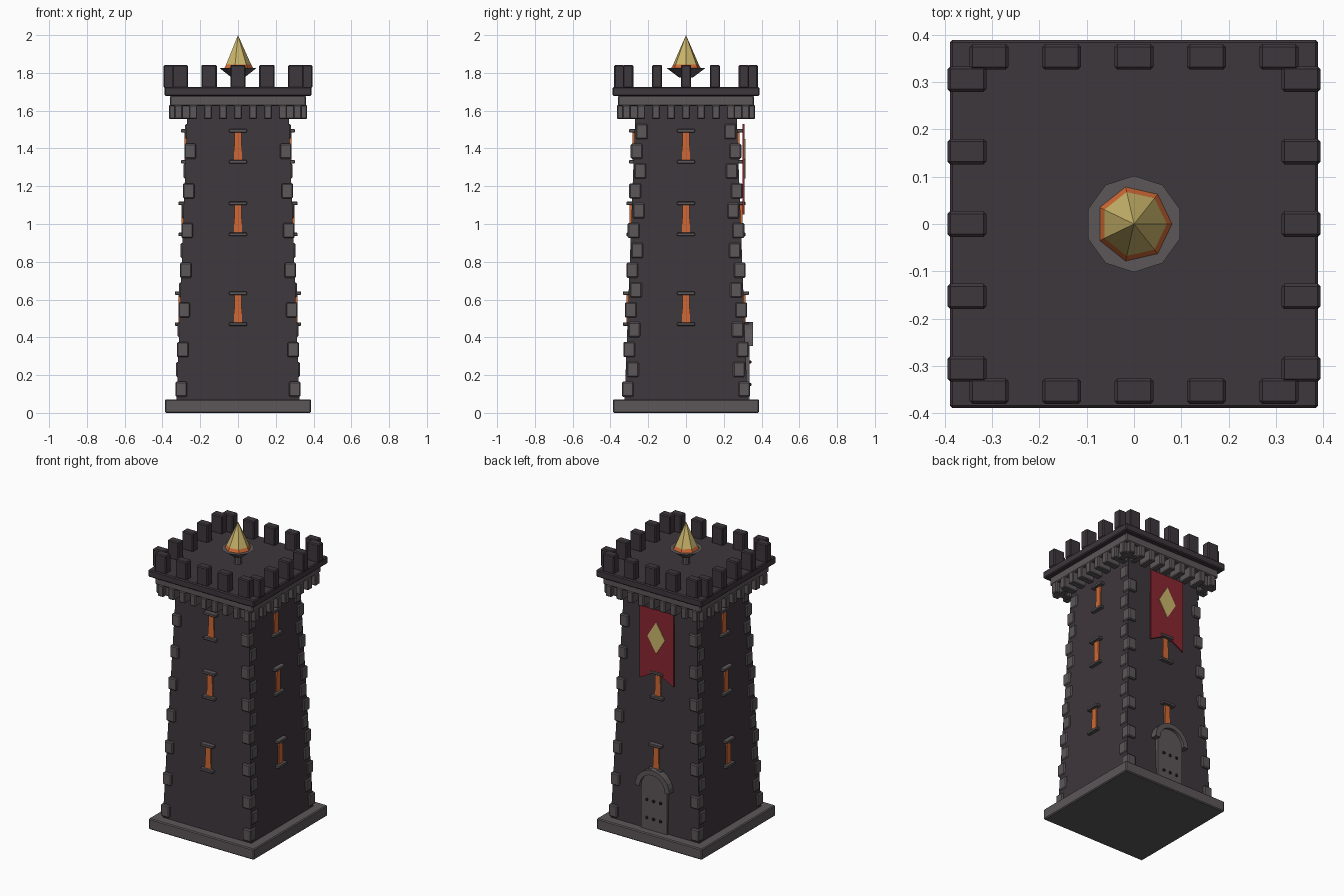
import bpy, bmesh, math
from mathutils import Matrix, Vector

cube = bpy.data.objects.get("Cube")
if cube:
    bpy.data.objects.remove(cube, do_unlink=True)


def material(name, rgb):
    m = bpy.data.materials.new(name)
    m.use_nodes = True
    m.diffuse_color = (*rgb, 1)
    m.node_tree.nodes["Principled BSDF"].inputs["Base Color"].default_value = (*rgb, 1)
    return m


DARK = material("dark_stone", (0.048, 0.038, 0.046))
GREY = material("grey_stone", (0.107, 0.095, 0.1))
ORANGE = material("glow_orange", (0.62, 0.14, 0.035))
GOLD = material("gold", (0.6, 0.47, 0.15))
RED = material("banner_red", (0.25, 0.02, 0.03))
IRON = material("dark_iron", (0.025, 0.022, 0.025))


def finish(name, bm, mat, bevel=0):
    bmesh.ops.recalc_face_normals(bm, faces=bm.faces[:])
    me = bpy.data.meshes.new(name)
    bm.to_mesh(me)
    bm.free()
    me.materials.append(mat)
    ob = bpy.data.objects.new(name, me)
    bpy.context.scene.collection.objects.link(ob)
    if bevel:
        mod = ob.modifiers.new("bevel", "BEVEL")
        mod.width = bevel
        mod.segments = 1
    return ob


def add_box(bm, lo, hi, turn=0, taper=1):
    """Box between two corners, turned by quarter turns; taper narrows the top in x."""
    lo, hi = Vector(lo), Vector(hi)
    verts = bmesh.ops.create_cube(bm, size=1)["verts"]
    for v in verts:
        k = taper if v.co.z > 0 else 1
        v.co = (lo + hi) / 2 + Vector(a * b for a, b in zip(v.co, hi - lo))
        v.co.x *= k
    bmesh.ops.rotate(bm, verts=verts, matrix=Matrix.Rotation(turn * math.pi / 2, 3, "Z"))


def slab(name, half, z0, z1, mat, bevel=0.006):
    bm = bmesh.new()
    add_box(bm, (-half, -half, z0), (half, half, z1))
    return finish(name, bm, mat, bevel)


def plate(name, outline, y0, y1, mat):
    """Extrude an x-z outline along y."""
    bm = bmesh.new()
    face = bm.faces.new([bm.verts.new((x, y0, z)) for x, z in outline])
    out = bmesh.ops.extrude_face_region(bm, geom=[face])["geom"]
    moved = [v for v in out if isinstance(v, bmesh.types.BMVert)]
    bmesh.ops.translate(bm, verts=moved, vec=(0, y1 - y0, 0))
    return finish(name, bm, mat)


def cone(name, sides, r0, r1, z0, z1, mat, spin=0):
    bm = bmesh.new()
    bmesh.ops.create_cone(bm, cap_ends=True, segments=sides, radius1=r0, radius2=r1,
                          depth=z1 - z0,
                          matrix=Matrix.Translation((0, 0, (z0 + z1) / 2))
                          @ Matrix.Rotation(spin, 4, "Z"))
    return finish(name, bm, mat)


def wall(z):
    """Half width of the tapering shaft at a height."""
    return 0.325 - 0.0375 * (z - 0.07)


# Base and tapering shaft
slab("base", 0.387, 0, 0.072, GREY)
shaft = slab("shaft", 1, 0.06, 1.64, DARK, 0)
for v in shaft.data.vertices:
    v.co.x *= wall(v.co.z)
    v.co.y *= wall(v.co.z)

# Corner stones, alternating between two footprints
bm = bmesh.new()
for i in range(14):
    z = 0.125 + 0.105 * i
    b = wall(z)
    y_out = b + (0.017 if i % 2 == 0 else -0.006)
    for sx in (-1, 1):
        for sy in (-1, 1):
            xs = sorted((sx * (b - 0.053), sx * (b + 0.008)))
            ys = sorted((sy * (y_out - 0.063), sy * y_out))
            add_box(bm, (xs[0], ys[0], z - 0.04), (xs[1], ys[1], z + 0.04))
finish("corner_stones", bm, GREY, 0.006)

# Glowing slit windows with a sill and lintel on all four sides
glow, ledges = bmesh.new(), bmesh.new()
for z in (0.552, 1.027, 1.412):
    b = wall(z)
    for turn in range(4):
        add_box(glow, (-0.022, -b - 0.009, z - 0.075), (0.022, -b + 0.03, z + 0.075), turn, 0.8)
        for dz in (-0.082, 0.082):
            add_box(ledges, (-0.047, -b - 0.027, z + dz - 0.009),
                    (0.047, -b + 0.03, z + dz + 0.009), turn)
finish("windows", glow, ORANGE)
finish("window_ledges", ledges, GREY, 0.003)

# Corbels under the parapet
bm = bmesh.new()
for turn in range(4):
    for i in range(9):
        x = (i - 4) * 0.079
        add_box(bm, (x - 0.021, -0.365, 1.555), (x + 0.021, -0.25, 1.63), turn)
finish("corbels", bm, GREY, 0.005)
slab("cornice", 0.36, 1.625, 1.68, GREY)
slab("roof_deck", 0.389, 1.677, 1.725, DARK)

# Battlements, all the same block in the same orientation
bm = bmesh.new()
for i in range(-2, 3):
    for s in (-1, 1):
        for x, y in ((i * 0.153, s * 0.353), (s * 0.353, i * 0.153)):
            add_box(bm, (x - 0.041, y - 0.027, 1.72), (x + 0.041, y + 0.027, 1.842))
finish("battlements", bm, DARK, 0.006)

# Fire bowl on the roof
cone("bowl_stem", 10, 0.025, 0.025, 1.72, 1.785, GREY)
cone("bowl", 10, 0.035, 0.102, 1.775, 1.825, GREY)
cone("outer_flame", 7, 0.083, 0, 1.82, 1.97, ORANGE, -math.pi / 2)
cone("inner_flame", 7, 0.075, 0, 1.832, 2.0, GOLD, -math.pi / 2)

# Arched door on the back
arc = [(math.cos(math.pi * i / 12), math.sin(math.pi * i / 12)) for i in range(13)]
SPRING = 0.355
plate("door", [(-0.095, 0.07), (0.095, 0.07)]
      + [(0.095 * c, SPRING + 0.095 * s) for c, s in arc], 0.29, 0.337, GREY)
plate("door_arch", [(0.127 * c, SPRING + 0.125 * s) for c, s in arc]
      + [(0.093 * c, SPRING + 0.093 * s) for c, s in reversed(arc)], 0.29, 0.356, GREY)
bm = bmesh.new()
for x in (-0.05, 0, 0.05):
    for z in (0.15, 0.27):
        add_box(bm, (x - 0.008, 0.33, z - 0.008), (x + 0.008, 0.346, z + 0.008))
finish("door_studs", bm, IRON, 0.003)

# Swallow-tailed banner with a diamond
plate("banner", [(-0.125, 1.53), (-0.125, 1.05), (0, 1.115), (0.125, 1.05), (0.125, 1.53)],
      0.3, 0.31, RED)
plate("banner_diamond", [(-0.064, 1.345), (0, 1.24), (0.064, 1.345), (0, 1.45)],
      0.309, 0.314, GOLD)
